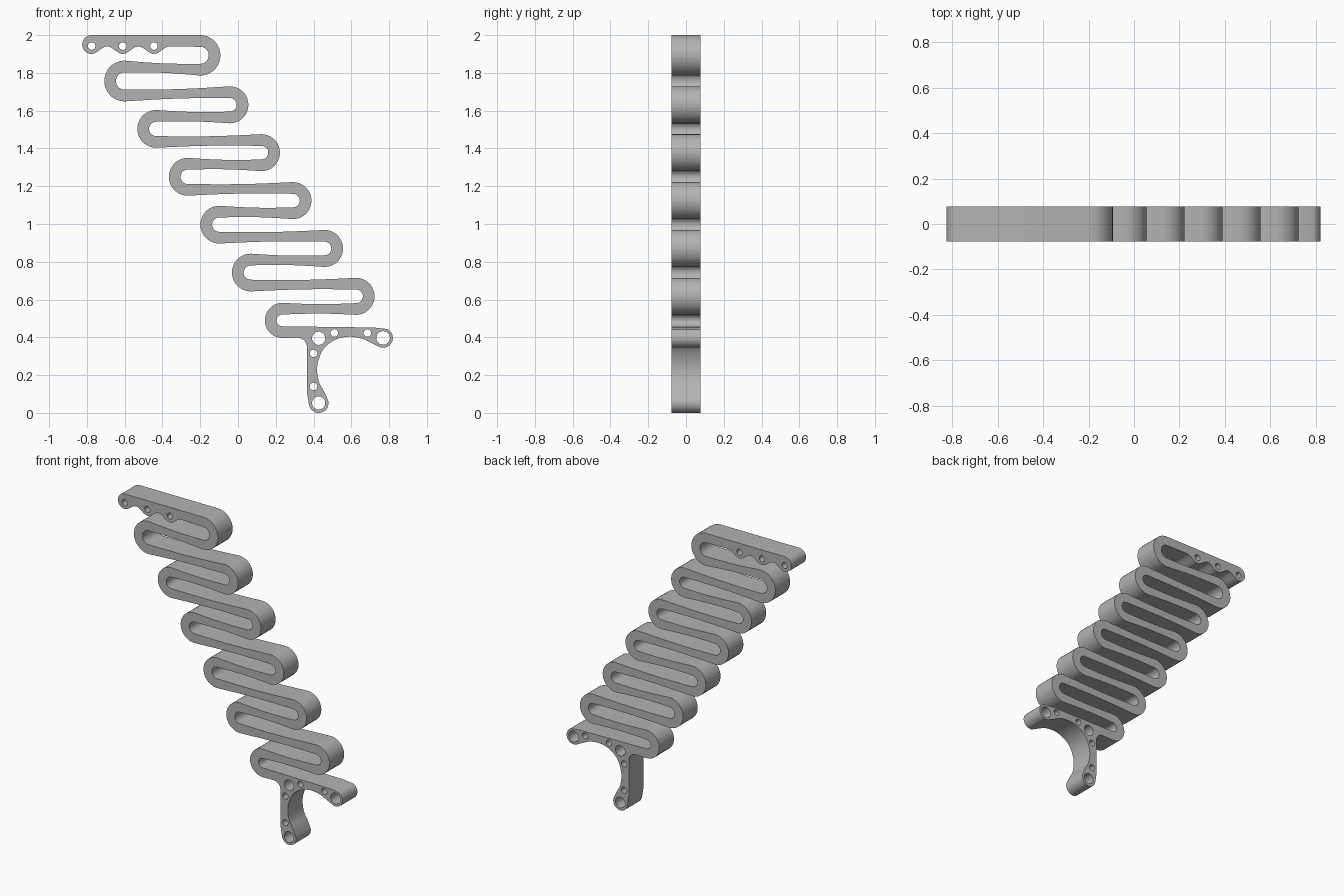
import bpy, bmesh
from math import sin, cos, pi, radians
from mathutils import Vector

DEPTH = 0.154      # thickness front to back
WALL = 0.031       # half width of the ribbon in the bends
STEP_X, STEP_Z = 0.167, 0.2535
BENDS = 6

cube = bpy.data.objects.get("Cube")
if cube:
    bpy.data.objects.remove(cube)


def arc(cx, cz, r, a0, a1, n=12):
    """Points on an arc, angles in degrees."""
    angles = [radians(a0 + (a1 - a0) * i / n) for i in range(n + 1)]
    return [Vector((cx + r * cos(a), cz + r * sin(a))) for a in angles]


def smooth_path(pts, n=5):
    """Catmull-Rom curve through the points."""
    p = [Vector(q) for q in pts]
    p = [2 * p[0] - p[1]] + p + [2 * p[-1] - p[-2]]
    out = []
    for a, b, c, d in zip(p, p[1:], p[2:], p[3:]):
        for i in range(n):
            t = i / n
            out.append(0.5 * (2 * b + (c - a) * t + (2 * a - 5 * b + 4 * c - d) * t * t
                              + (3 * b - a - 3 * c + d) * t ** 3))
    return out + [p[-2]]


# Serpentine ribbon: each station is centre point, side normal and half width
stations = []


def add_run(end, normal):
    """Waisted straight run from the last station to the next bend."""
    start = stations[-1][0]
    for i in range(1, 8):
        t = i / 8
        stations.append((start.lerp(end, t), normal, WALL - 0.006 * sin(pi * t)))


def add_bend(cx, cz, r, side):
    """Half-turn; side is +1 for bends toward +x and -1 toward -x."""
    pts = arc(cx, cz, r, 90, 90 - 180 * side, 18)
    if stations:
        add_run(pts[0], Vector((0, side)))
    for p in pts:
        stations.append((p, (p - Vector((cx, cz))).normalized() * side, WALL))


for i in range(BENDS):
    first = i == 0
    add_bend(-0.2 if first else -0.21 + STEP_X * i,
             1.893 if first else 1.8845 - STEP_Z * i,
             0.076 if first else 0.067, 1)
    last = i == BENDS - 1
    add_bend(-0.6 + STEP_X * i, 1.757 - STEP_Z * i,
             0.077 if first else 0.062 if last else 0.069, -1)

side_a = [p + n * w for p, n, w in stations]
side_b = [p - n * w for p, n, w in stations]

# Two-armed bracket at the foot of the ribbon
bracket = [Vector((0.72, 0.452))]
bracket += arc(0.768, 0.397, 0.052, 65, -110)
bracket += smooth_path([(0.715, 0.366), (0.65, 0.395), (0.58, 0.403), (0.51, 0.385),
                        (0.45, 0.335), (0.42, 0.25), (0.427, 0.17), (0.455, 0.115)])
bracket += arc(0.427, 0.052, 0.052, 20, -170, 16)
bracket += [Vector((0.365, 0.11))]
bracket += arc(0.315, 0.348, 0.05, 0, 90, 8)

# Top bar with a scalloped lower edge and a rounded end
lug_x = [-0.775 + 0.165 * i for i in range(3)]
x_end = lug_x[2] + 0.0825
top_bar = []
for i in range(31):
    x = x_end + (lug_x[0] - x_end) * i / 30
    top_bar.append(Vector((x, 1.92 - 0.02 * cos(2 * pi * (x - lug_x[0]) / 0.165))))
top_bar += arc(lug_x[0], 1.95, 0.05, 265, 90, 14)

outline = side_a + bracket + side_b[::-1] + top_bar

# Pin and screw holes
holes = [(x, 1.942, 0.02) for x in lug_x]
holes += [(0.427, 0.395, 0.035), (0.768, 0.397, 0.036), (0.427, 0.052, 0.035)]
holes += [(0.51, 0.423, 0.02), (0.685, 0.423, 0.02), (0.4, 0.315, 0.02), (0.4, 0.14, 0.02)]
loops = [outline] + [arc(x, z, r, 0, 360, 24)[:-1] for x, z, r in holes]

# Fill the profile and give it depth
curve = bpy.data.curves.new("profile", "CURVE")
curve.dimensions = "2D"
curve.fill_mode = "BOTH"
curve.extrude = DEPTH / 2
for loop in loops:
    spline = curve.splines.new("POLY")
    spline.points.add(len(loop) - 1)
    for point, p in zip(spline.points, loop):
        point.co = (p.x, p.y, 0, 1)
    spline.use_cyclic_u = True
profile = bpy.data.objects.new("profile", curve)
bpy.context.collection.objects.link(profile)
bpy.context.view_layer.update()
mesh = bpy.data.meshes.new_from_object(
    profile.evaluated_get(bpy.context.evaluated_depsgraph_get()))
bpy.data.objects.remove(profile)

# Stand the part upright and weld the caps to the walls
bm = bmesh.new()
bm.from_mesh(mesh)
for v in bm.verts:
    v.co = (v.co.x, -v.co.z, v.co.y)
bmesh.ops.remove_doubles(bm, verts=bm.verts, dist=0.0002)
bmesh.ops.recalc_face_normals(bm, faces=bm.faces)
bm.to_mesh(mesh)
bm.free()

body = bpy.data.objects.new("serpentine_bracket", mesh)
bpy.context.collection.objects.link(body)

grey = bpy.data.materials.new("plain grey")
grey.use_nodes = True
colour = (0.45, 0.45, 0.45, 1)
grey.diffuse_color = colour
grey.node_tree.nodes["Principled BSDF"].inputs["Base Color"].default_value = colour
mesh.materials.clear()
mesh.materials.append(grey)

bpy.ops.object.select_all(action="DESELECT")
body.select_set(True)
bpy.context.view_layer.objects.active = body
bpy.ops.object.shade_smooth_by_angle(angle=radians(30))
